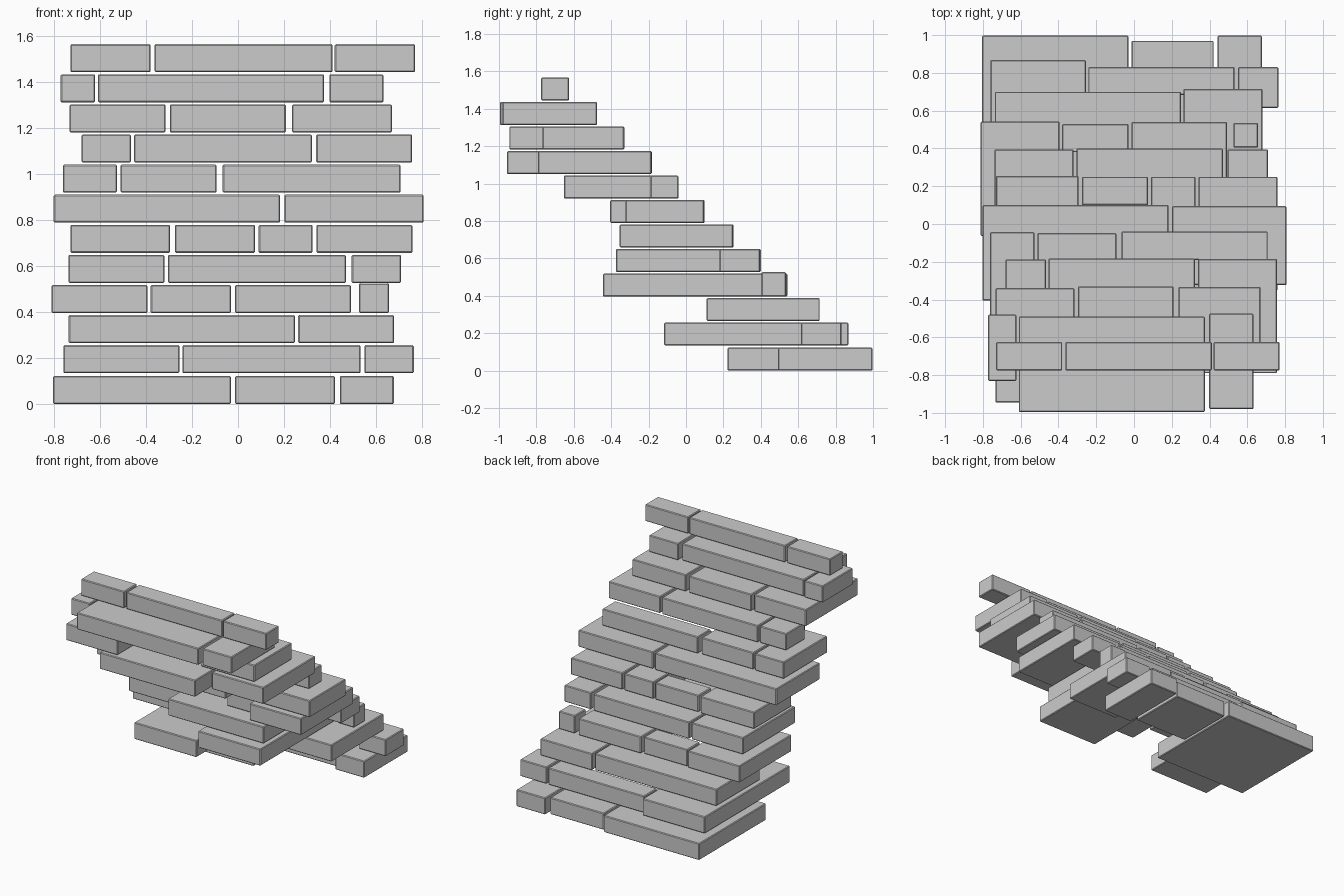
import bpy, bmesh

# Set of stone sizes (long side, short side); a lowercase letter means turned by 90 degrees
SIZES = {
    "A": (0.985, 0.505), "B": (0.605, 0.418), "C": (0.775, 0.775),
    "D": (0.775, 0.150), "E": (0.350, 0.150), "F": (0.505, 0.235),
    "G": (0.435, 0.435), "H": (0.215, 0.215), "I": (0.130, 0.130),
}
PITCH, HEIGHT, BASE = 0.131, 0.122, 0.003

# Courses from bottom to top: (stone, left x, back y)
COURSES = [
    [("C", -0.805, 0.997), ("G", -0.013, 0.970), ("F".lower(), 0.443, 0.997)],
    [("a", -0.760, 0.868), ("D", -0.242, 0.832), ("H", 0.550, 0.830)],
    [("A", -0.737, 0.700), ("b", 0.262, 0.715)],
    [("b", -0.812, 0.542), ("E", -0.380, 0.530), ("a", -0.013, 0.541), ("I", 0.527, 0.535)],
    [("b", -0.738, 0.395), ("C", -0.305, 0.400), ("H", 0.495, 0.395)],
    [("G", -0.730, 0.255), ("E", -0.275, 0.250), ("f", 0.090, 0.250), ("b", 0.341, 0.250)],
    [("A", -0.802, 0.100), ("B", 0.202, 0.095)],
    [("f", -0.762, -0.043), ("b", -0.511, -0.048), ("D", -0.067, -0.040)],
    [("H", -0.681, -0.187), ("C", -0.453, -0.182), ("b", 0.340, -0.185)],
    [("b", -0.733, -0.340), ("F", -0.297, -0.330), ("G", 0.235, -0.333)],
    [("e", -0.772, -0.480), ("A", -0.610, -0.490), ("f", 0.398, -0.475)],
    [("E", -0.730, -0.625), ("D", -0.363, -0.625), ("E", 0.421, -0.625)],
]


def stone(name, kind, left, back, z):
    """A slab with lightly chamfered edges."""
    w, d = SIZES[kind.upper()]
    if kind.islower():
        w, d = d, w
    h = w if kind == "I" else HEIGHT
    bm = bmesh.new()
    bmesh.ops.create_cube(bm, size=1)
    bmesh.ops.scale(bm, vec=(w, d, h), verts=bm.verts)
    bmesh.ops.bevel(bm, geom=bm.edges[:], offset=0.005, segments=1, affect='EDGES')
    mesh = bpy.data.meshes.new(name)
    bm.to_mesh(mesh)
    bm.free()
    obj = bpy.data.objects.new(name, mesh)
    obj.location = (left + w / 2, back - d / 2, z + h / 2)
    bpy.context.collection.objects.link(obj)


# Stacked, forward-leaning stair of stone courses
for i, course in enumerate(COURSES):
    for j, (kind, left, back) in enumerate(course):
        stone(f"course_{i + 1}_stone_{j + 1}", kind, left, back, BASE * min(i, 1) + PITCH * i)
